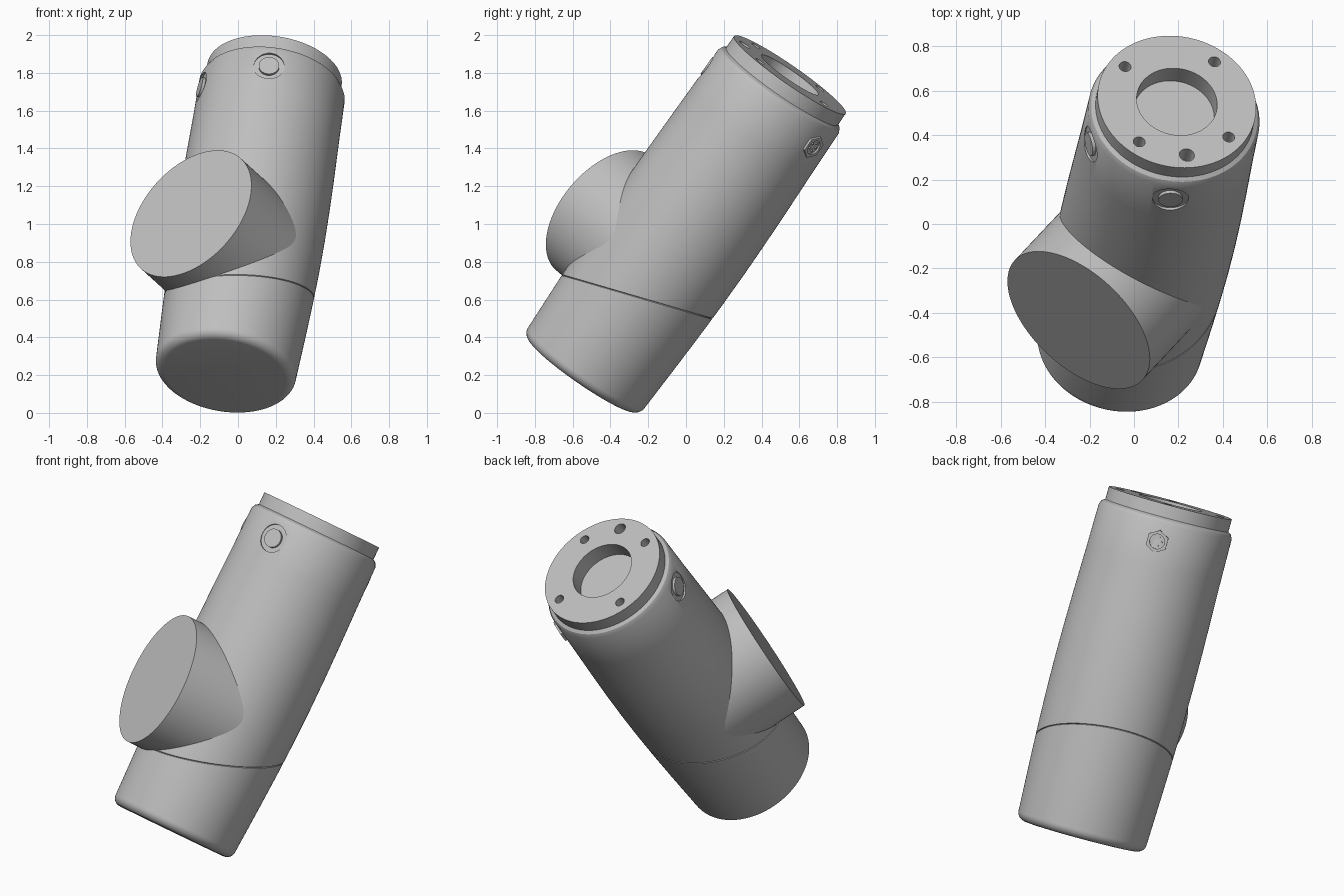
import bpy, bmesh
from math import sin, cos, pi, radians
from mathutils import Vector, Matrix

if "Cube" in bpy.data.objects:
    bpy.data.objects.remove(bpy.data.objects["Cube"], do_unlink=True)

grey = bpy.data.materials.new("cast grey")
grey.use_nodes = True
grey.diffuse_color = (0.52, 0.52, 0.52, 1)
grey.node_tree.nodes["Principled BSDF"].inputs["Base Color"].default_value = grey.diffuse_color

# Tilted frame: the housing is modelled upright along local z
base = Vector((-0.07, -0.555, 0.2))
top = Vector((0.193, 0.55, 1.79))
LENGTH = (top - base).length
az = (top - base).normalized()
ax = (Vector((1, 0, 0)) - az * az.x).normalized()
ay = az.cross(ax)
FRAME = Matrix((ax, ay, az)).transposed().to_4x4()
FRAME.translation = base


def polar(radius, degrees, height):
    a = radians(degrees)
    return Vector((radius * cos(a), radius * sin(a), height))


def add_cylinder(bm, radius, start, end, segments=48):
    d = end - start
    m = Matrix.Translation((start + end) / 2) @ d.to_track_quat('Z', 'Y').to_matrix().to_4x4()
    bmesh.ops.create_cone(bm, cap_ends=True, segments=segments, radius1=radius,
                          radius2=radius, depth=d.length, matrix=m)


def add_lathe(bm, profile, segments=128):
    rings = [[bm.verts.new(polar(r, 360 * i / segments, z)) for i in range(segments)]
             for r, z in profile]
    for lower, upper in zip(rings, rings[1:]):
        for i in range(segments):
            j = (i + 1) % segments
            bm.faces.new((lower[i], lower[j], upper[j], upper[i]))
    bm.faces.new(rings[0][::-1])
    bm.faces.new(rings[-1])


def make_object(name, bm):
    mesh = bpy.data.meshes.new(name)
    bmesh.ops.recalc_face_normals(bm, faces=bm.faces)
    bm.to_mesh(mesh)
    bm.free()
    mesh.materials.append(grey)
    obj = bpy.data.objects.new(name, mesh)
    bpy.context.collection.objects.link(obj)
    obj.matrix_world = FRAME
    return obj


def activate(obj):
    bpy.ops.object.select_all(action='DESELECT')
    obj.select_set(True)
    bpy.context.view_layer.objects.active = obj


def cut(obj, cutter):
    activate(obj)
    mod = obj.modifiers.new("cut", 'BOOLEAN')
    mod.operation, mod.solver, mod.object = 'DIFFERENCE', 'EXACT', cutter
    bpy.ops.object.modifier_apply(modifier=mod.name)
    bpy.data.objects.remove(cutter, do_unlink=True)


def smooth(obj):
    activate(obj)
    bpy.ops.object.shade_smooth_by_angle(angle=radians(25))


# Housing: filleted foot, slightly barrelled side, stepped neck
FILLET = 0.05
profile = [(0.325 + FILLET * sin(a), FILLET - FILLET * cos(a))
           for a in [i * pi / 16 for i in range(9)]]
profile += [(0.387, 0.35), (0.394, 0.55), (0.399, 0.75), (0.401, 0.95), (0.400, 1.15),
            (0.397, 1.35), (0.392, 1.6), (0.389, 1.845), (0.378, 1.868),
            (0.36, 1.88), (0.36, LENGTH)]
bm = bmesh.new()
add_lathe(bm, profile)

# Fine slanted seam groove round the lower part
to_local = FRAME.inverted()
seam_point = to_local @ Vector((0, 0, 0.54))
seam_normal = (to_local.to_3x3() @ Vector((0, 0.28, 0.96))).normalized()
for offset in (-0.003, 0.003, 0):
    cutline = bmesh.ops.bisect_plane(
        bm, geom=bm.verts[:] + bm.edges[:] + bm.faces[:], dist=1e-6,
        plane_co=seam_point + seam_normal * offset, plane_no=seam_normal)
for v in cutline["geom_cut"]:
    if isinstance(v, bmesh.types.BMVert):
        v.co.x *= 0.988
        v.co.y *= 0.988

# Slight bow of the axis
for v in bm.verts:
    v.co += polar(0.007, 35, 0) * sin(pi * v.co.z / LENGTH)
housing = make_object("housing", bm)

# Recesses: centre pocket, bolt holes and side port seats
PORT_Z = 1.74
PLUG_ANGLES = (198, 270)
SOCKET_ANGLE = 54
bm = bmesh.new()
add_cylinder(bm, 0.183, Vector((0, 0, LENGTH - 0.1)), Vector((0, 0, LENGTH + 0.1)), 96)
for angle, radius in ((54, 0.027), (144, 0.027), (234, 0.027), (324, 0.027), (279, 0.034)):
    add_cylinder(bm, radius, polar(0.291, angle, LENGTH - 0.09), polar(0.291, angle, LENGTH + 0.1), 32)
for angle in PLUG_ANGLES:
    add_cylinder(bm, 0.082, polar(0.376, angle, PORT_Z), polar(0.5, angle, PORT_Z))
cut(housing, make_object("recess_cutter", bm))
smooth(housing)

# Side branch: stub of nearly equal radius crossing the housing
bm = bmesh.new()
add_cylinder(bm, 0.394, polar(0, 234, 0.741), polar(0.479, 234, 0.741), 128)
smooth(make_object("side_branch", bm))

# Round plugs in the port seats
for name, angle in zip(("right_plug", "front_plug"), PLUG_ANGLES):
    bm = bmesh.new()
    add_cylinder(bm, 0.054, polar(0.36, angle, PORT_Z), polar(0.391, angle, PORT_Z))
    smooth(make_object(name, bm))

# Hexagonal socket with a hollow and contact pins
bm = bmesh.new()
add_cylinder(bm, 0.066, polar(0.36, SOCKET_ANGLE, PORT_Z), polar(0.402, SOCKET_ANGLE, PORT_Z), 6)
socket = make_object("hex_socket", bm)
bm = bmesh.new()
add_cylinder(bm, 0.042, polar(0.392, SOCKET_ANGLE, PORT_Z), polar(0.5, SOCKET_ANGLE, PORT_Z), 32)
cut(socket, make_object("socket_cutter", bm))
smooth(socket)

bm = bmesh.new()
outward = polar(1, SOCKET_ANGLE, 0)
sideways = polar(1, SOCKET_ANGLE + 90, 0)
centre = polar(0.38, SOCKET_ANGLE, PORT_Z)
for i in range(5):
    a = 2 * pi * i / 5
    p = centre + sideways * 0.024 * cos(a) + Vector((0, 0, 0.024 * sin(a)))
    add_cylinder(bm, 0.006, p, p + outward * 0.02, 12)
smooth(make_object("contact_pins", bm))
